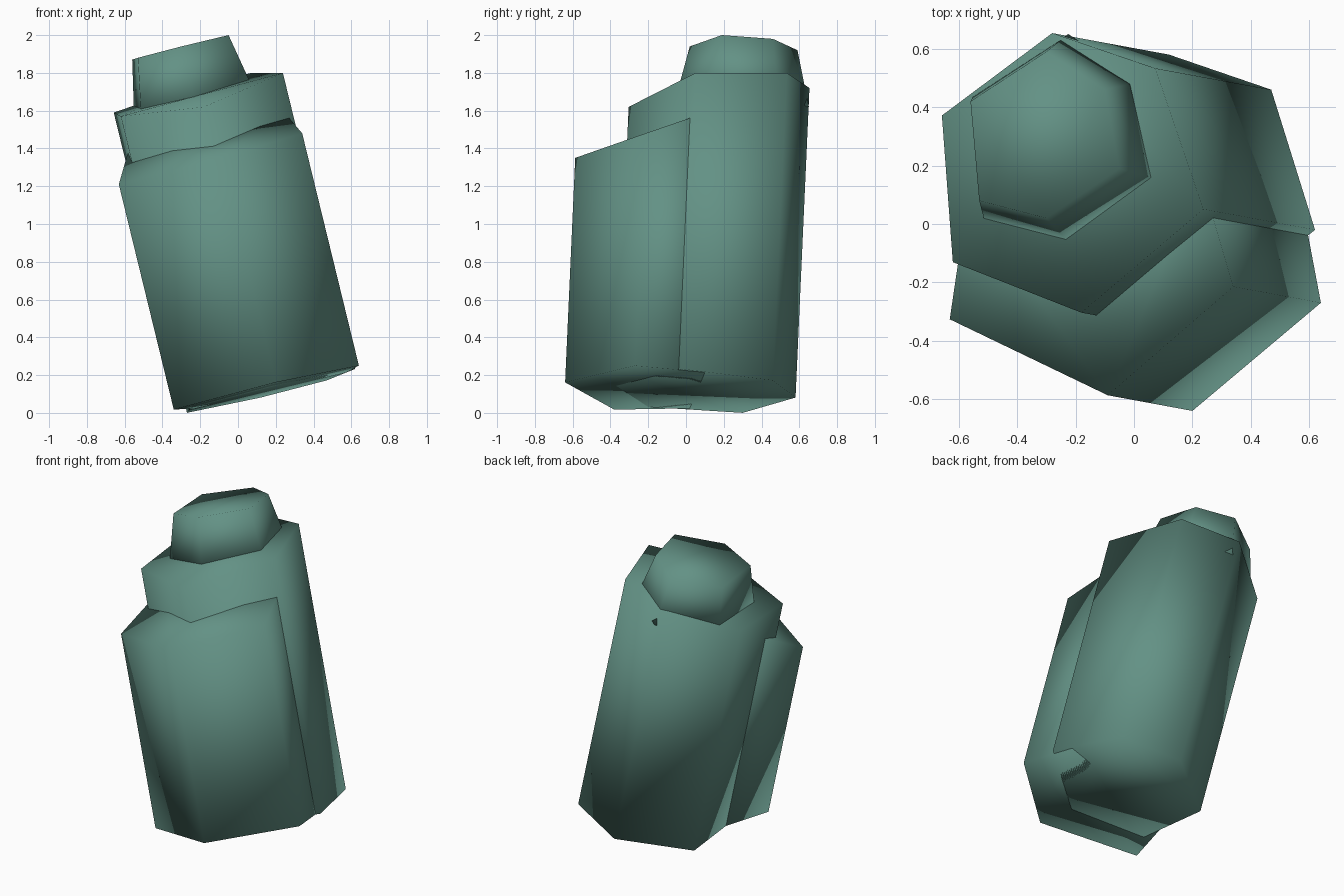
import bpy
import bmesh
from mathutils import Vector

cube = bpy.data.objects.get("Cube")
if cube:
    bpy.data.objects.remove(cube, do_unlink=True)

# Single grey-green stone colour
stone = bpy.data.materials.new("green_stone")
stone.use_nodes = True
COLOUR = (0.125, 0.285, 0.235, 1)
stone.diffuse_color = COLOUR
shader = next(n for n in stone.node_tree.nodes if n.type == 'BSDF_PRINCIPLED')
shader.inputs["Base Color"].default_value = COLOUR
shader.inputs["Roughness"].default_value = 0.9

# Every column leans the same way; the foot is cut square to the lean
LEAN = Vector((-0.244, 0.045, 1))


def foot_point(x, y):
    return Vector((x, y, 0.081 + 0.243 * x - 0.05 * y))


def prism(name, lower, upper):
    """Faceted stone block spanning two matching rings, smooth shaded."""
    bm = bmesh.new()
    low = [bm.verts.new(p) for p in lower]
    top = [bm.verts.new(p) for p in upper]
    count = len(low)
    for i in range(count):
        j = (i + 1) % count
        bm.faces.new((low[i], low[j], top[j], top[i]))
    bm.faces.new(top)
    bm.faces.new(low[::-1])
    bmesh.ops.recalc_face_normals(bm, faces=bm.faces[:])
    for face in bm.faces:
        face.smooth = True
    mesh = bpy.data.meshes.new(name)
    bm.to_mesh(mesh)
    bm.free()
    mesh.materials.append(stone)
    obj = bpy.data.objects.new(name, mesh)
    bpy.context.collection.objects.link(obj)
    return obj


def column(name, outline):
    """Leaning column from foot corners given as (x, y, top height)."""
    lower = [foot_point(x, y) for x, y, _ in outline]
    upper = [p + LEAN * (o[2] - p.z) for p, o in zip(lower, outline)]
    return prism(name, lower, upper)


# Short column at the front, its back buried in the main column
column("front_column", [
    (-0.34, -0.38, 1.21), (0.2, -0.64, 1.35), (0.64, -0.27, 1.48),
    (0.57, 0.1, 1.61), (-0.23, 0.02, 1.42)])

# Main six-sided column
column("main_column", [
    (0.18, -0.37, 1.62), (0.62, -0.02, 1.8), (0.47, 0.46, 1.8),
    (0.12, 0.58, 1.72), (-0.27, 0.3, 1.59), (-0.245, -0.2, 1.57)])

# Tapered crown rising out of the main column
crown_top = [Vector(p) for p in (
    (-0.53, 0.08, 1.88), (-0.3, 0.02, 1.94), (-0.05, 0.19, 2),
    (-0.1, 0.46, 1.98), (-0.3, 0.59, 1.92), (-0.56, 0.42, 1.87))]
middle = sum(crown_top, Vector()) / len(crown_top)
crown_base = []
for p in crown_top:
    spread = (p - middle) * 1.25
    spread.z = p.z - middle.z
    crown_base.append(middle + spread - LEAN * 0.3)
prism("crown_block", crown_base, crown_top)
